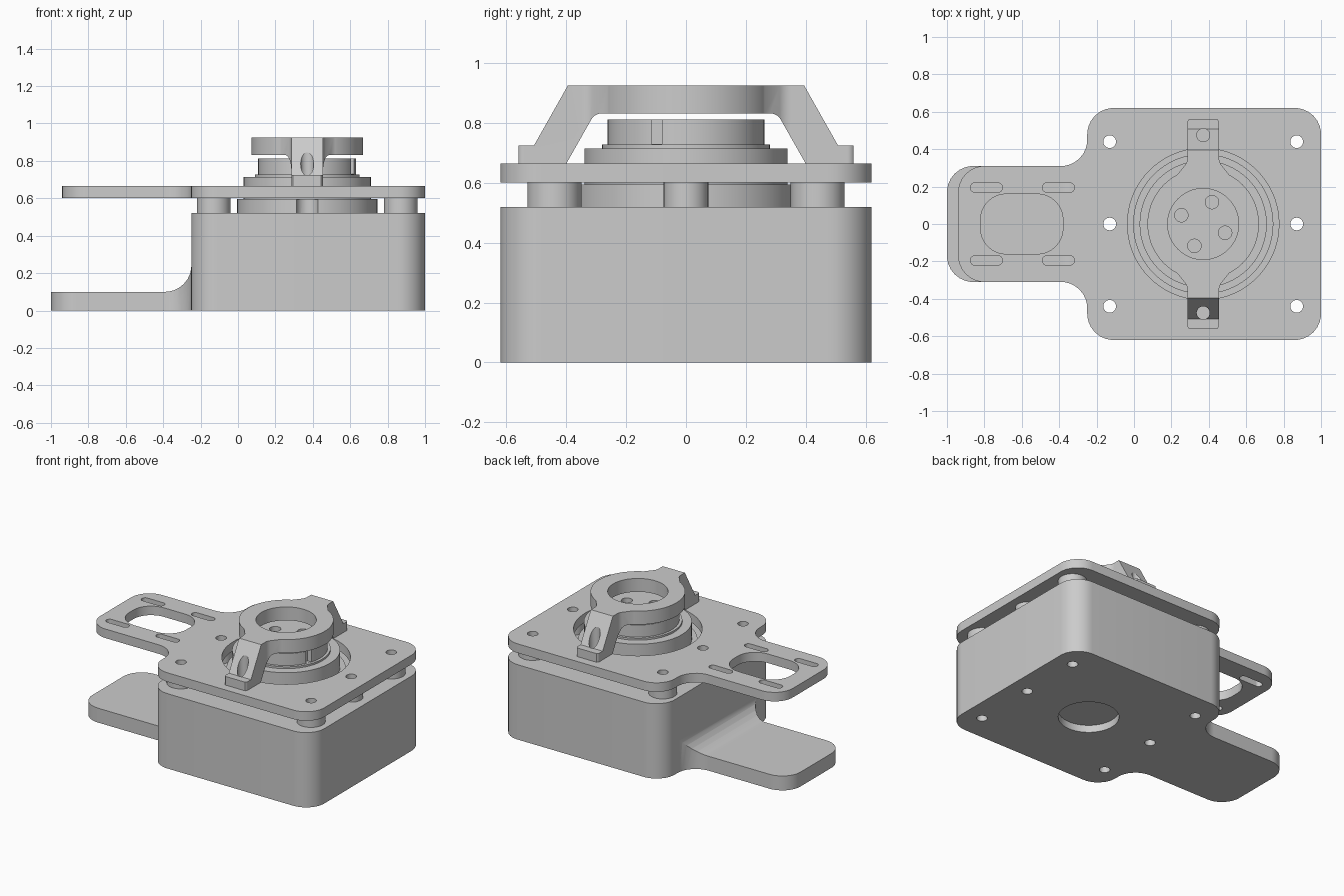
import bpy, bmesh, math
from mathutils import Vector

cube = bpy.data.objects.get("Cube")
if cube:
    bpy.data.objects.remove(cube, do_unlink=True)

grey = bpy.data.materials.new("plain_grey")
grey.use_nodes = True
colour = (0.6, 0.6, 0.6, 1)
grey.diffuse_color = colour
grey.node_tree.nodes["Principled BSDF"].inputs["Base Color"].default_value = colour

CX = 0.37          # dial centre along x


def finish(bm, name):
    bmesh.ops.recalc_face_normals(bm, faces=bm.faces)
    mesh = bpy.data.meshes.new(name)
    bm.to_mesh(mesh)
    bm.free()
    mesh.materials.append(grey)
    ob = bpy.data.objects.new(name, mesh)
    bpy.context.collection.objects.link(ob)
    return ob


def prism(name, pts, lo, hi, axis="z"):
    place = {"z": lambda a, b, c: (a, b, c),
             "y": lambda a, b, c: (a, c, b),
             "x": lambda a, b, c: (c, a, b)}[axis]
    bm = bmesh.new()
    face = bm.faces.new([bm.verts.new(place(a, b, lo)) for a, b in pts])
    top = bmesh.ops.extrude_face_region(bm, geom=[face])["geom"]
    bmesh.ops.translate(bm, vec=place(0, 0, hi - lo),
                        verts=[v for v in top if isinstance(v, bmesh.types.BMVert)])
    return finish(bm, name)


def circle(x, y, r, n=32):
    return [(x + r * math.cos(math.tau * i / n), y + r * math.sin(math.tau * i / n))
            for i in range(n)]


def rounded(corners, steps=8):
    """Round each (x, y, radius) corner of a polygon with a true arc."""
    out = []
    for i, (x, y, r) in enumerate(corners):
        p = Vector((x, y))
        if not r:
            out.append((x, y))
            continue
        a = (Vector(corners[i - 1][:2]) - p).normalized()
        b = (Vector(corners[(i + 1) % len(corners)][:2]) - p).normalized()
        half = math.acos(max(-1, min(1, a.dot(b)))) / 2
        centre = p + (a + b).normalized() * (r / math.sin(half))
        reach = r / math.tan(half)
        start, end = p + a * reach - centre, p + b * reach - centre
        for k in range(steps + 1):
            t = k / steps
            q = centre + (start * (1 - t) + end * t).normalized() * r
            out.append((q.x, q.y))
    return out


def box(x0, x1, y0, y1, r=0):
    return rounded([(x0, y0, r), (x1, y0, r), (x1, y1, r), (x0, y1, r)])


def boolean(ob, others, mode="DIFFERENCE", keep=False):
    for other in others:
        mod = ob.modifiers.new("cut", "BOOLEAN")
        mod.operation, mod.solver, mod.object = mode, "EXACT", other
        bpy.context.view_layer.objects.active = ob
        bpy.ops.object.modifier_apply(modifier=mod.name)
        if not keep:
            bpy.data.objects.remove(other, do_unlink=True)


def outline(end):
    """Rounded square with a narrow tongue that reaches x = end."""
    r = 0.14
    half = [(1, 0.62, r), (-0.25, 0.62, r), (-0.25, 0.31, r), (end, 0.31, r)]
    return rounded(half + [(x, -y, q) for x, y, q in reversed(half)])


def lathe(name, profile, n=64):
    bm = bmesh.new()
    verts = [bm.verts.new((CX + r, 0, z)) for r, z in profile]
    edges = [bm.edges.new(p) for p in zip(verts, verts[1:])]
    bmesh.ops.spin(bm, geom=verts + edges, cent=(CX, 0, 0), axis=(0, 0, 1),
                   angle=math.tau, steps=n, use_merge=True)
    bmesh.ops.remove_doubles(bm, verts=bm.verts, dist=1e-5)
    return finish(bm, name)


# Screw positions and their shared cutters
screws = [(x, y) for x in (-0.13, 0.87) for y in (-0.44, 0, 0.44)]
screw_cutters = [prism("screw_cutter", circle(x, y, 0.034, 24), -0.1, 0.8)
                 for x, y in screws]

# Base block: low tongue that sweeps up into the block, recess underneath
base = prism("base_block", outline(-1), 0, 0.52)
sweep = rounded([(-1.1, 0.1, 0), (-0.2495, 0.1, 0.14), (-0.2495, 0.7, 0), (-1.1, 0.7, 0)])
boolean(base, [prism("tongue_cutter", sweep, -0.8, 0.8, "y"),
               prism("recess_cutter", circle(CX, 0, 0.19, 48), -0.1, 0.05)])
boolean(base, screw_cutters, keep=True)

# Top plate with dial opening, window and slots
plate = prism("top_plate", outline(-0.94), 0.602, 0.665)
openings = [prism("dial_cutter", circle(CX, 0, 0.405, 72), 0.5, 0.8),
            prism("window_cutter", box(-0.82, -0.38, -0.16, 0.16, 0.135), 0.5, 0.8)]
for x in (-0.875, -0.49):
    for y in (-0.195, 0.195):
        openings.append(prism("slot_cutter",
                              box(x, x + 0.172, y - 0.025, y + 0.025, 0.0245), 0.5, 0.8))
boolean(plate, openings)
boolean(plate, screw_cutters, keep=True)

# Standoffs between block and plate, each using up its screw cutter
for (x, y), cutter in zip(screws, screw_cutters):
    post = prism("standoff", circle(x, y, 0.09 if y else 0.075), 0.519, 0.603)
    boolean(post, [cutter])

# Stepped hub with flange notches, pin holes and a side slit
hub = lathe("hub", [(0, 0.519), (0.375, 0.519), (0.375, 0.595), (0.34, 0.595),
                    (0.34, 0.715), (0.28, 0.715), (0.28, 0.728), (0.262, 0.728),
                    (0.262, 0.812), (0, 0.812)])
cuts = [prism("notch_cutter", circle(CX, s * 0.385, 0.06), 0.5, 0.5945) for s in (1, -1)]
cuts += [prism("pin_cutter", circle(CX + x, y, 0.036), 0.75, 0.9)
         for x, y in ((-0.117, 0.047), (0.047, 0.117), (0.117, -0.047), (-0.047, -0.117))]
cuts.append(prism("slit_cutter", box(CX + 0.22, CX + 0.3, -0.115, -0.08), 0.729, 0.9))
boolean(hub, cuts)

# Bridge handle: ring with two sloping arms ending in feet
handle = prism("handle_ring", circle(CX, 0, 0.298, 72), 0.832, 0.925)
for s in (1, -1):
    side = rounded([(0.2, 0.925, 0), (0.395, 0.925, 0), (0.508, 0.725, 0), (0.56, 0.725, 0),
                    (0.56, 0.664, 0), (0.4, 0.664, 0), (0.305, 0.832, 0.04), (0.2, 0.832, 0)])
    arm = prism("arm", [(s * y, z) for y, z in side], CX - 0.3, CX + 0.3, "x")
    half = [(0.16, 0.19, 0), (0.15, 0.25, 0), (0.085, 0.33, 0.06), (0.085, 0.565, 0.025)]
    plan = rounded(half + [(-x, y, q) for x, y, q in reversed(half)])
    boolean(arm, [prism("arm_plan", [(CX + x, s * y) for x, y in plan], 0.5, 1)], "INTERSECT")
    boolean(arm, [prism("bolt_cutter", circle(CX, s * 0.475, 0.035, 24), 0.5, 1)])
    boolean(handle, [arm], "UNION")
boolean(handle, [prism("bore_cutter", circle(CX, 0, 0.19, 64), 0.7, 1)])

# Smooth rounds, sharp edges
for ob in bpy.context.collection.objects:
    if ob.type == "MESH":
        bpy.ops.object.select_all(action="DESELECT")
        ob.select_set(True)
        bpy.context.view_layer.objects.active = ob
        bpy.ops.object.shade_smooth_by_angle(angle=math.radians(30))
